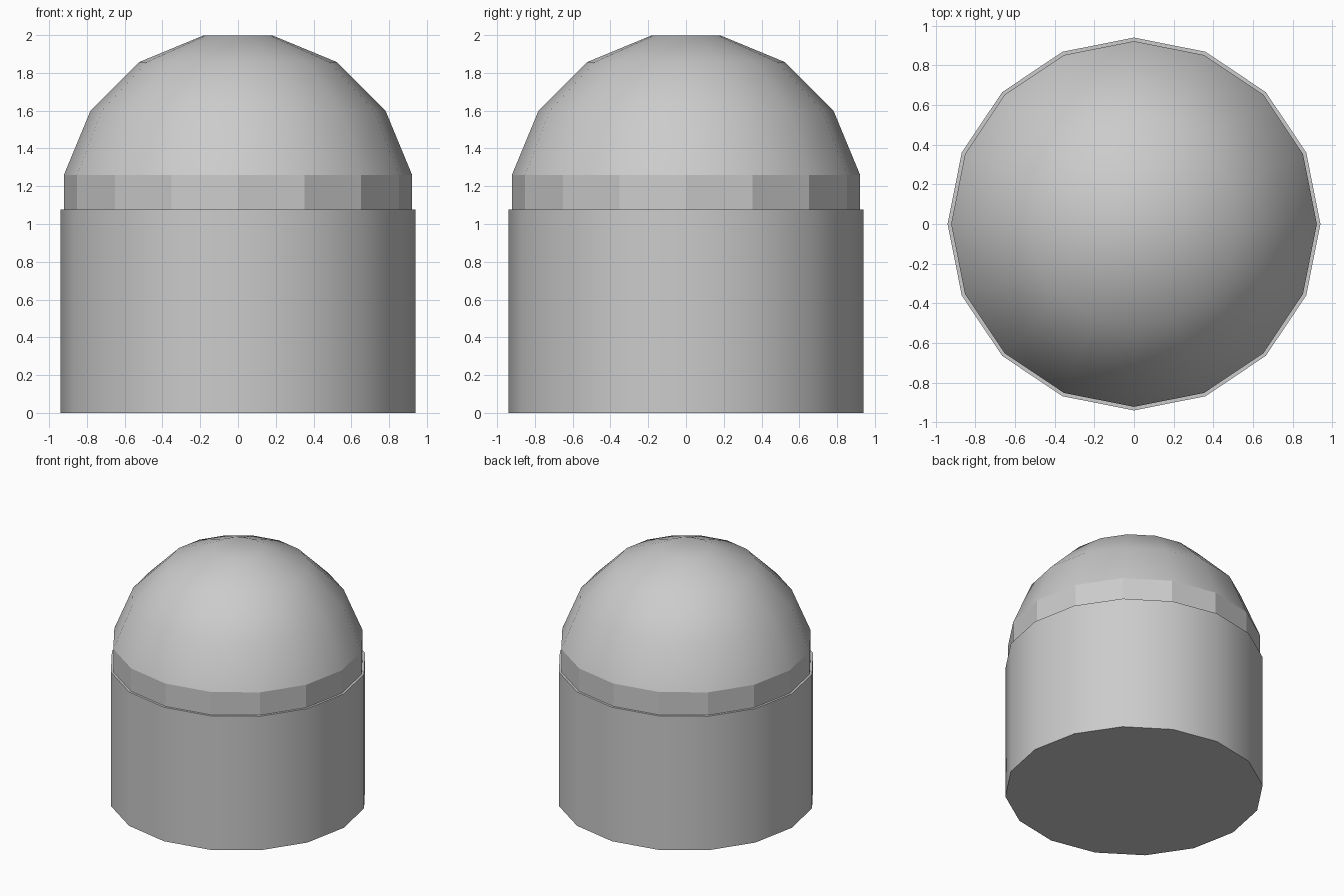
import bpy, bmesh
from math import sin, cos, pi, radians

cube = bpy.data.objects.get("Cube")
if cube:
    bpy.data.objects.remove(cube, do_unlink=True)

SIDES = 16
RADIUS = 0.94
BASE_TOP = 1.076

grey = bpy.data.materials.new("plain_grey")
grey.use_nodes = True
grey.diffuse_color = (0.6, 0.6, 0.6, 1)
grey.node_tree.nodes["Principled BSDF"].inputs["Base Color"].default_value = (0.6, 0.6, 0.6, 1)


def lathe(name, profile):
    """Closed solid of revolution from (radius, height) rings, bottom to top."""
    bm = bmesh.new()
    rings = [[bm.verts.new((r * cos(2 * pi * i / SIDES), r * sin(2 * pi * i / SIDES), z))
              for i in range(SIDES)] for r, z in profile]
    for low, high in zip(rings, rings[1:]):
        for i in range(SIDES):
            j = (i + 1) % SIDES
            bm.faces.new((low[i], low[j], high[j], high[i]))
    bm.faces.new(rings[0][::-1])
    bm.faces.new(rings[-1])
    mesh = bpy.data.meshes.new(name)
    bm.to_mesh(mesh)
    bm.free()
    mesh.materials.append(grey)
    obj = bpy.data.objects.new(name, mesh)
    bpy.context.collection.objects.link(obj)
    bpy.ops.object.select_all(action="DESELECT")
    obj.select_set(True)
    bpy.context.view_layer.objects.active = obj
    bpy.ops.object.shade_smooth_by_angle(angle=radians(30))
    return obj


# Cylindrical base
lathe("base", [(RADIUS, 0), (RADIUS, BASE_TOP)])

# Faceted dome: an upright collar, then rings at half-step latitudes
step = 2 * pi / SIDES
latitudes = [step * (k + 0.5) for k in range(4)]
rings = [(RADIUS * cos(a), BASE_TOP + RADIUS * sin(a)) for a in latitudes]
dome = lathe("dome", [(rings[0][0], BASE_TOP)] + rings)

# The upright collar keeps flat facets
for face in dome.data.polygons:
    if abs(face.normal.z) < 0.01:
        face.use_smooth = False
